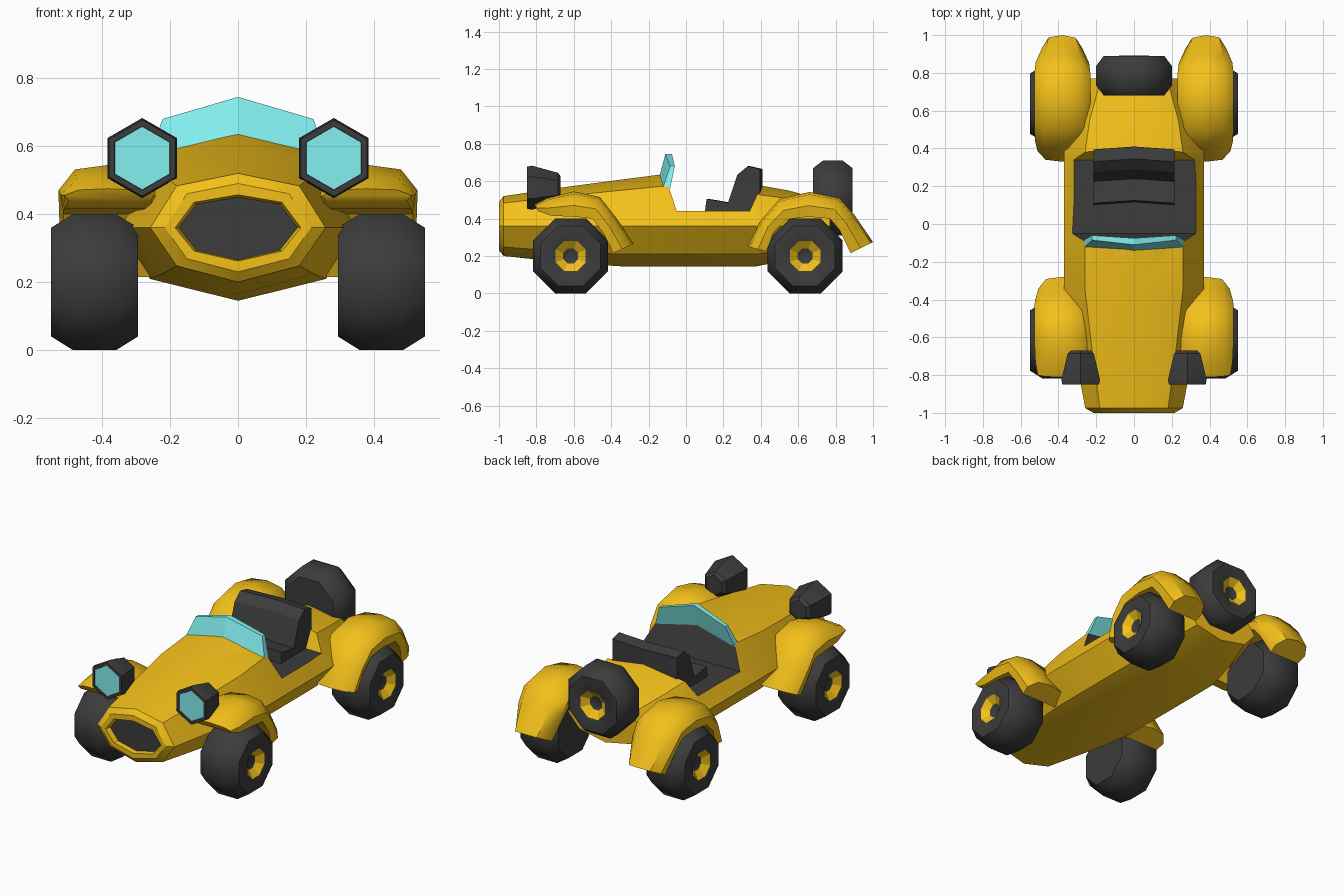
import bpy, bmesh, math
from mathutils import Vector

if "Cube" in bpy.data.objects:
    bpy.data.objects.remove(bpy.data.objects["Cube"])


def material(name, rgb):
    m = bpy.data.materials.new(name)
    m.diffuse_color = (*rgb, 1)
    m.use_nodes = True
    m.node_tree.nodes["Principled BSDF"].inputs["Base Color"].default_value = m.diffuse_color
    return m


YELLOW = material("yellow_paint", (0.90, 0.53, 0.01))
DARK = material("dark_rubber", (0.045, 0.045, 0.045))
GLASS = material("cyan_glass", (0.23, 0.87, 0.87))


def smooth(ob, angle):
    bpy.ops.object.select_all(action='DESELECT')
    ob.select_set(True)
    bpy.context.view_layer.objects.active = ob
    bpy.ops.object.shade_smooth_by_angle(angle=math.radians(angle))


def loft(name, rings, mat, angle=0, caps=True):
    """Skin a list of equally long closed rings."""
    bm = bmesh.new()
    vs = [[bm.verts.new(p) for p in ring] for ring in rings]
    n = len(vs[0])
    for a, b in zip(vs, vs[1:]):
        for i in range(n):
            j = (i + 1) % n
            bm.faces.new((a[i], a[j], b[j], b[i]))
    if caps:
        bm.faces.new(vs[0][::-1])
        bm.faces.new(vs[-1])
    bmesh.ops.recalc_face_normals(bm, faces=bm.faces)
    me = bpy.data.meshes.new(name)
    bm.to_mesh(me)
    bm.free()
    ob = bpy.data.objects.new(name, me)
    bpy.context.collection.objects.link(ob)
    me.materials.append(mat)
    if angle:
        smooth(ob, angle)
    return ob


def lathe(name, profile, n, phase, loc, axis, mat, angle=0, caps=True):
    """Low-poly turned part: profile of (radius, distance along axis)."""
    ax = Vector(axis)
    u = Vector((0, 0, 1))
    v = ax.cross(u)
    rings = []
    for r, d in profile:
        angs = [phase + math.tau * i / n for i in range(n)]
        rings.append([Vector(loc) + ax * d + u * r * math.cos(a) + v * r * math.sin(a)
                      for a in angs])
    return loft(name, rings, mat, angle, caps)


# Body shell: eight-sided sections (y, half width, top, bottom), recessed grille first
def body_ring(y, w, top, bot):
    mid = 0.36
    hi, lo = mid + 0.77 * (top - mid), mid - 0.7 * (mid - bot)
    k = 0.7 * w
    return [(0, y, top), (k, y, hi), (w, y, mid), (k, y, lo),
            (0, y, bot), (-k, y, lo), (-w, y, mid), (-k, y, hi)]


sections = [(-.97, .175, .45, .265), (-1, .185, .457, .262), (-1, .215, .49, .23),
            (-.975, .258, .52, .20), (-.65, .32, .568, .165), (-.35, .37, .608, .145),
            (-.1, .37, .64, .145), (.38, .37, .58, .145), (.55, .335, .55, .18),
            (.77, .25, .49, .24)]
body = loft("body", [body_ring(*s) for s in sections], YELLOW)

# Cockpit notch
notch = [(-.05, .44), (-.18, .84), (.525, .84), (.34, .44)]
cutter = loft("cockpit_cutter", [[(x, y, z) for y, z in notch] for x in (-.6, .6)], YELLOW)
cutter.hide_render = True
mod = body.modifiers.new("notch", 'BOOLEAN')
mod.operation, mod.object, mod.solver = 'DIFFERENCE', cutter, 'EXACT'
bpy.context.view_layer.objects.active = body
bpy.ops.object.modifier_apply(modifier=mod.name)
bpy.data.objects.remove(cutter)

# Dark grille, cockpit floor and dashboard
while len(body.data.materials) < 2:
    body.data.materials.append(DARK)
body.data.materials[1] = DARK
for p in body.data.polygons:
    c, n = p.center, p.normal
    grille = n.y < -.9 and -.98 < c.y < -.9
    floor = abs(c.z - .44) < .002 and n.z > .9
    dash = n.y > .8 and -.2 < c.y < 0
    p.material_index = 1 if grille or floor or dash else 0
smooth(body, 32)

# Windscreen
centre = [(-.145, .615), (-.105, .615), (-.075, .745), (-.11, .745)]
side = [(-.125, .56), (-.085, .56), (-.06, .68), (-.085, .68)]
widths = (.265, .265, .222, .222)
loft("windscreen",
     [[(-w, *p) for w, p in zip(widths, side)],
      [(0, *p) for p in centre],
      [(w, *p) for w, p in zip(widths, side)]], GLASS)

# Seat
seat = [(.11, .43), (.12, .505), (.235, .485), (.285, .635), (.34, .68), (.405, .665), (.405, .43)]
loft("seat", [[(x, y + dy, z) for y, z in seat]
              for x, dy in ((-.215, -.01), (0, .005), (.215, -.01))], DARK)

# Fenders: pairs of outer and inner points (y, z) along the arch, with width factor
front_arch = [(-.81, .475, -.79, .44, .88), (-.74, .51, -.72, .415, .96),
              (-.60, .545, -.60, .41, 1), (-.46, .515, -.50, .40, 1),
              (-.37, .40, -.44, .32, .98), (-.28, .265, -.39, .215, .85)]
rear_arch = [(.33, .25, .43, .225, .88), (.40, .39, .47, .33, .97), (.50, .505, .54, .395, 1),
             (.66, .542, .65, .41, 1), (.82, .51, .77, .40, 1), (.90, .42, .82, .34, .95),
             (1.0, .275, .88, .215, .72)]
arch_section = [(-.14, 0), (-.15, .4), (-.1, .88), (0, 1), (.1, .9), (.148, .45), (.135, 0)]


def fender(name, arch, s):
    rings = [[(s * (.38 + dx * k), iy + (oy - iy) * t, iz + (oz - iz) * t)
              for dx, t in arch_section] for oy, oz, iy, iz, k in arch]
    loft(name, rings, YELLOW, 45)


# Wheels: octagonal tyre with a recessed coloured hub
def wheel(name, loc, axis, width):
    k = 1 / math.cos(math.pi / 8)
    h = width / 2
    tyre = [(.06, -h), (.16, -h), (.2, -h / 2), (.2, h / 2), (.16, h), (.08, h), (.04, h - .035)]
    hub = [(.081, h + .001), (.04, h - .032)]
    lathe(name + "_tyre", [(r * k, d) for r, d in tyre], 8, math.pi / 8, loc, axis, DARK, 50)
    lathe(name + "_hub", [(r * k, d) for r, d in hub], 8, math.pi / 8, loc, axis, YELLOW, caps=False)


for s, tag in ((-1, "left"), (1, "right")):
    fender("front_fender_" + tag, front_arch, s)
    fender("rear_fender_" + tag, rear_arch, s)
    wheel("front_wheel_" + tag, (s * .422, -.617, .2), (s, 0, 0), .256)
    wheel("rear_wheel_" + tag, (s * .422, .637, .2), (s, 0, 0), .256)
    # Headlamp housing and lens
    shell = [(.085, -.825), (.094, -.85), (.112, -.85), (.118, -.825), (.08, -.685), (.06, -.67)]
    lathe("headlamp_" + tag, shell, 6, 0, (s * .282, 0, .565), (0, 1, 0), DARK, 30)
    lathe("headlamp_lens_" + tag, [(.093, -.847), (.08, -.83)], 6, 0,
          (s * .282, 0, .565), (0, 1, 0), GLASS)

# Spare wheel on the tail
wheel("spare_wheel", (0, .785, .51), (0, 1, 0), .21)
